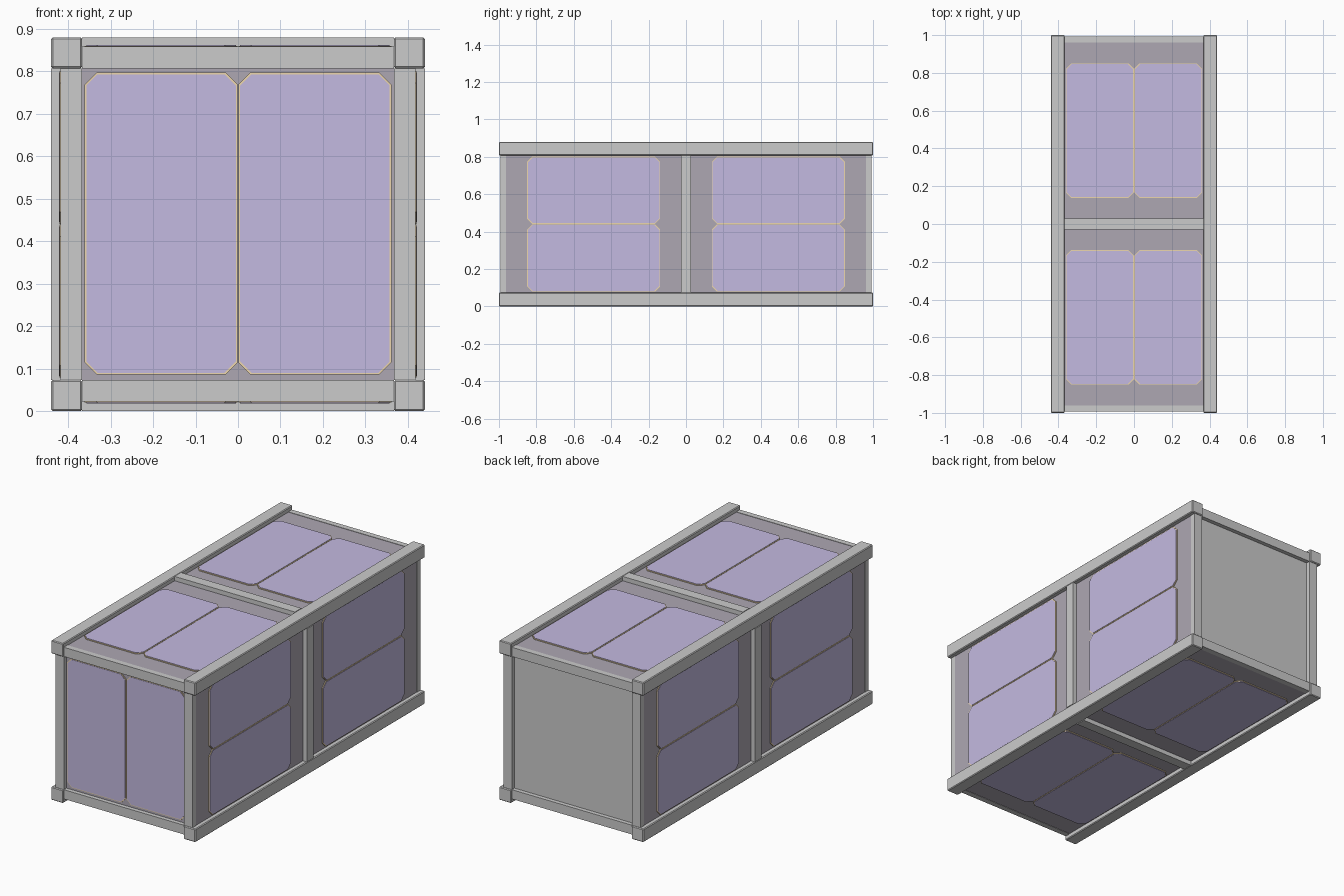
import bpy, bmesh
from math import radians
from mathutils import Matrix, Vector

if "Cube" in bpy.data.objects:
    bpy.data.objects.remove(bpy.data.objects["Cube"])

HALF = 0.44        # half width of the square section
INNER = 0.367      # inner edge of the corner rails


def material(name, rgb):
    m = bpy.data.materials.new(name)
    m.diffuse_color = (*rgb, 1)
    m.use_nodes = True
    m.node_tree.nodes["Principled BSDF"].inputs["Base Color"].default_value = m.diffuse_color
    return m


BOARD = material("board_dark", (0.42, 0.39, 0.45))
CELL = material("cell_purple", (0.55, 0.49, 0.75))
GOLD = material("cell_edge_gold", (0.85, 0.68, 0.42))


def finish(bm, name, mat, matrix, bevel=0):
    bmesh.ops.recalc_face_normals(bm, faces=bm.faces)
    me = bpy.data.meshes.new(name)
    bm.to_mesh(me)
    bm.free()
    ob = bpy.data.objects.new(name, me)
    ob.matrix_world = matrix
    bpy.context.collection.objects.link(ob)
    if mat:
        me.materials.append(mat)
    if bevel:
        mod = ob.modifiers.new("edge", "BEVEL")
        mod.width, mod.segments = bevel, 1
    return ob


def box(name, lo, hi, matrix, mat=None, bevel=0):
    lo, hi = Vector(lo), Vector(hi)
    bm = bmesh.new()
    bmesh.ops.create_cube(bm, size=1)
    bmesh.ops.scale(bm, vec=hi - lo, verts=bm.verts)
    bmesh.ops.translate(bm, vec=(lo + hi) / 2, verts=bm.verts)
    return finish(bm, name, mat, matrix, bevel)


def octagon(name, u0, u1, v0, v1, w0, w1, cut, matrix, mat):
    """Rectangle with clipped corners, extruded outward from w0 to w1."""
    pts = [(u0 + cut, v0), (u1 - cut, v0), (u1, v0 + cut), (u1, v1 - cut),
           (u1 - cut, v1), (u0 + cut, v1), (u0, v1 - cut), (u0, v0 + cut)]
    bm = bmesh.new()
    f = bm.faces.new([bm.verts.new((u, v, w0)) for u, v in pts])
    r = bmesh.ops.extrude_face_region(bm, geom=[f])
    top = [g for g in r["geom"] if isinstance(g, bmesh.types.BMVert)]
    bmesh.ops.translate(bm, vec=(0, 0, w1 - w0), verts=top)
    return finish(bm, name, mat, matrix)


def cell_pair(name, v0, v1, w, matrix):
    """Two solar cells side by side, each on a gold backing."""
    for s in (-1, 1):
        u0, u1 = sorted((s * 0.001, s * 0.361))
        octagon(name + "_cell_edge", u0, u1, v0, v1, w, w + 0.004, 0.028, matrix, GOLD)
        e = 0.004
        octagon(name + "_cell", u0 + e, u1 - e, v0 + e, v1 - e,
                w, w + 0.006, 0.0265, matrix, CELL)


centre = Matrix.Translation((0, 0, HALF))

# four long corner rails
for sx in (-1, 1):
    for sz in (-1, 1):
        x0, x1 = sorted((sx * INNER, sx * HALF))
        z0, z1 = sorted((sz * INNER, sz * HALF))
        box("corner_rail", (x0, -1, z0), (x1, 1, z1), centre, bevel=0.004)

# four long sides: middle bar, two end bars, two boards with cells
for k in range(4):
    m = centre @ Matrix.Rotation(radians(90 * k), 4, 'Y')
    box("middle_bar", (-INNER, -0.028, 0.385), (INNER, 0.028, HALF), m)
    for s in (-1, 1):
        v0, v1 = sorted((s * 0.962, s * 0.993))
        box("end_bar", (-INNER, v0, INNER), (INNER, v1, 0.418), m)
        v0, v1 = sorted((s * 0.026, s * 0.964))
        box("side_board", (-INNER, v0, 0.405), (INNER, v1, 0.416), m, BOARD)
        v0, v1 = sorted((s * 0.138, s * 0.850))
        cell_pair("side", v0, v1, 0.416, m)

# front board with its cells, plain back plate
front = centre @ Matrix.Rotation(radians(90), 4, 'X')
box("front_board", (-INNER, -INNER, 0.958), (INNER, INNER, 0.970), front, BOARD)
cell_pair("front", -0.354, 0.357, 0.970, front)
box("back_plate", (-INNER, 0.958, -INNER), (INNER, 0.970, INNER), centre)
